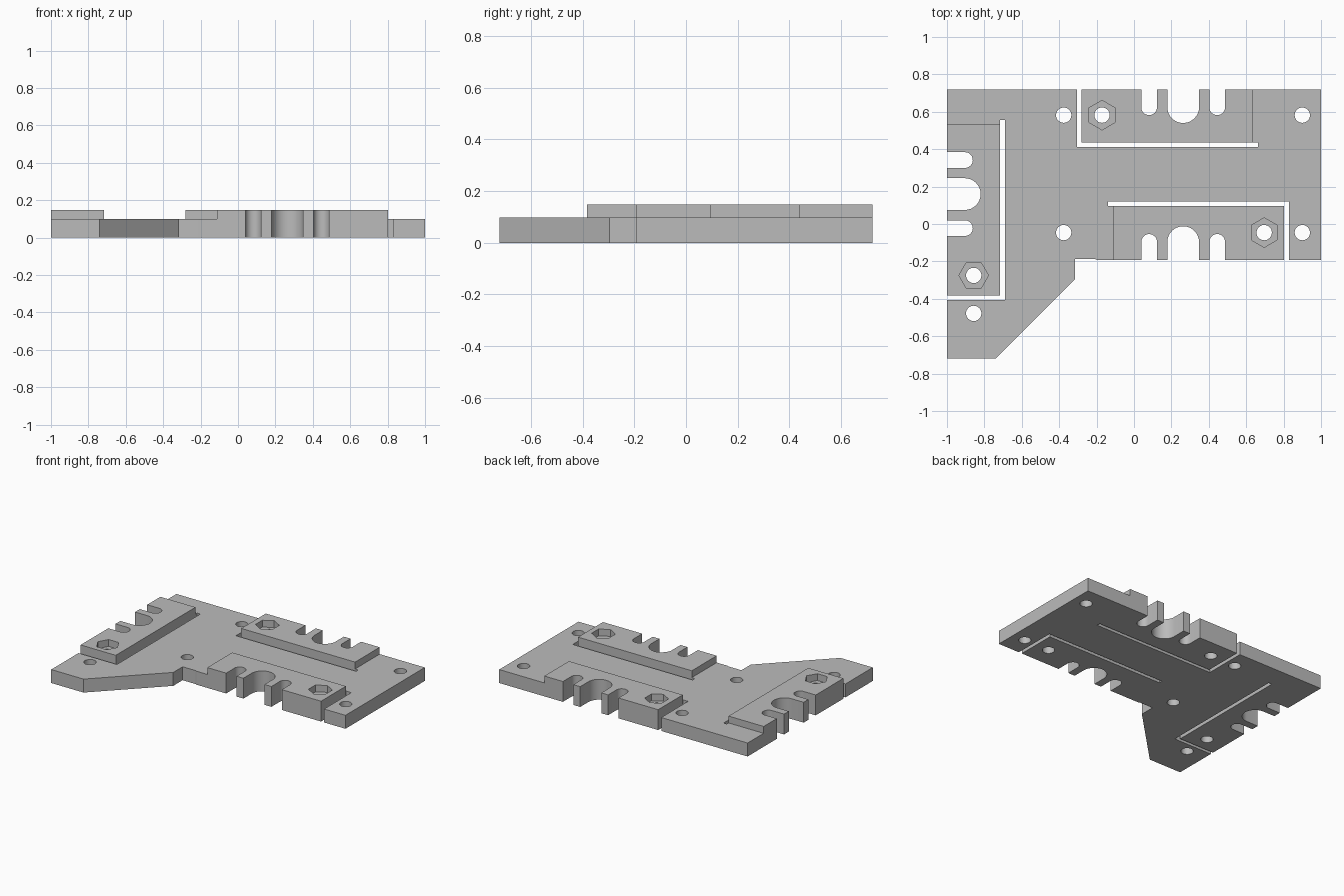
import bpy, bmesh, math

cube = bpy.data.objects.get("Cube")
if cube:
    bpy.data.objects.remove(cube, do_unlink=True)

PLATE_TOP, PAD_TOP, THROUGH = 0.098, 0.148, (-0.1, 0.3)

grey = bpy.data.materials.new("matte grey")
grey.use_nodes = True
grey.diffuse_color = (0.5, 0.5, 0.5, 1)
grey.node_tree.nodes["Principled BSDF"].inputs["Base Color"].default_value = (0.5, 0.5, 0.5, 1)


def prism(name, outline, z0, z1):
    """Extrude a flat outline between two heights."""
    bm = bmesh.new()
    face = bm.faces.new([bm.verts.new((x, y, z0)) for x, y in outline])
    top = bmesh.ops.extrude_face_region(bm, geom=[face])["geom"]
    for v in top:
        if isinstance(v, bmesh.types.BMVert):
            v.co.z = z1
    bmesh.ops.recalc_face_normals(bm, faces=bm.faces)
    mesh = bpy.data.meshes.new(name)
    bm.to_mesh(mesh)
    bm.free()
    mesh.materials.append(grey)
    obj = bpy.data.objects.new(name, mesh)
    bpy.context.collection.objects.link(obj)
    return obj


def combine(target, tool, operation):
    """Apply a boolean and discard the tool."""
    mod = target.modifiers.new("shape", "BOOLEAN")
    mod.operation, mod.solver, mod.object = operation, "EXACT", tool
    bpy.context.view_layer.objects.active = target
    bpy.ops.object.modifier_apply(modifier=mod.name)
    bpy.data.objects.remove(tool, do_unlink=True)


def cut(outline, heights=THROUGH):
    combine(plate, prism("cutter", outline, *heights), "DIFFERENCE")


def rect(x0, x1, y0, y1):
    return [(x0, y0), (x1, y0), (x1, y1), (x0, y1)]


def ring(x, y, radius, sides, turn=0.0):
    angles = [turn + math.tau * i / sides for i in range(sides)]
    return [(x + radius * math.cos(a), y + radius * math.sin(a)) for a in angles]


def notch(edge, centre, half, depth, inward, along_x):
    """Round-ended slot running inwards from an outer edge."""
    pts = [(-half, -0.1)]
    for i in range(17):
        a = math.pi * (1 - i / 16)
        pts.append((half * math.cos(a), depth - half + half * math.sin(a)))
    pts.append((half, -0.1))
    if along_x:
        return [(edge + inward * d, centre + s) for s, d in pts]
    return [(centre + s, edge + inward * d) for s, d in pts]


# Base plate with its angled arm
plate = prism("base_plate", [
    (-1, -0.72), (-0.74, -0.72), (-0.315, -0.295), (-0.315, -0.187), (-0.21, -0.187),
    (-0.2, -0.192), (1, -0.192), (1, 0.72), (-1, 0.72)], 0, PLATE_TOP)

# Three raised clamp pads
for box in [(-0.28, 0.637, 0.437, 0.72), (-0.113, 0.803, -0.192, 0.095),
            (-1, -0.717, -0.382, 0.535)]:
    combine(plate, prism("pad", rect(*box), 0.05, PAD_TOP), "UNION")

# L-shaped relief slots beside the pads
cut([(-0.305, 0.9), (-0.305, 0.412), (0.662, 0.412), (0.662, 0.437), (-0.28, 0.437), (-0.28, 0.9)])
cut([(0.828, -0.4), (0.828, 0.121), (-0.138, 0.121), (-0.138, 0.095), (0.803, 0.095), (0.803, -0.4)])
cut([(-1.2, -0.406), (-0.691, -0.406), (-0.691, 0.555), (-0.717, 0.555), (-0.717, -0.382), (-1.2, -0.382)])

# Cable notches: a wide one between two narrow ones
for edge, middle, inward, along_x in [(0.72, 0.263, -1, False), (-0.192, 0.263, 1, False),
                                      (-1, 0.16, 1, True)]:
    for offset, half, depth in [(-0.182, 0.042, 0.138), (0, 0.085, 0.18), (0.182, 0.042, 0.138)]:
        cut(notch(edge, middle + offset, half, depth, inward, along_x))

# Nut pockets and bolt holes
nuts = [(-0.171, 0.582, math.pi / 6), (0.696, -0.046, math.pi / 6), (-0.857, -0.275, 0)]
for x, y, turn in nuts:
    cut(ring(x, y, 0.079, 6, turn), (PAD_TOP - 0.05, 0.3))
holes = [(x, y) for x in (-0.376, 0.9) for y in (0.582, -0.046)] + [(-0.857, -0.478)]
for x, y in holes + [n[:2] for n in nuts]:
    cut(ring(x, y, 0.041, 32))

# Smooth round walls, crisp edges
bpy.ops.object.select_all(action="DESELECT")
plate.select_set(True)
bpy.context.view_layer.objects.active = plate
bpy.ops.object.shade_smooth_by_angle(angle=math.radians(20))
